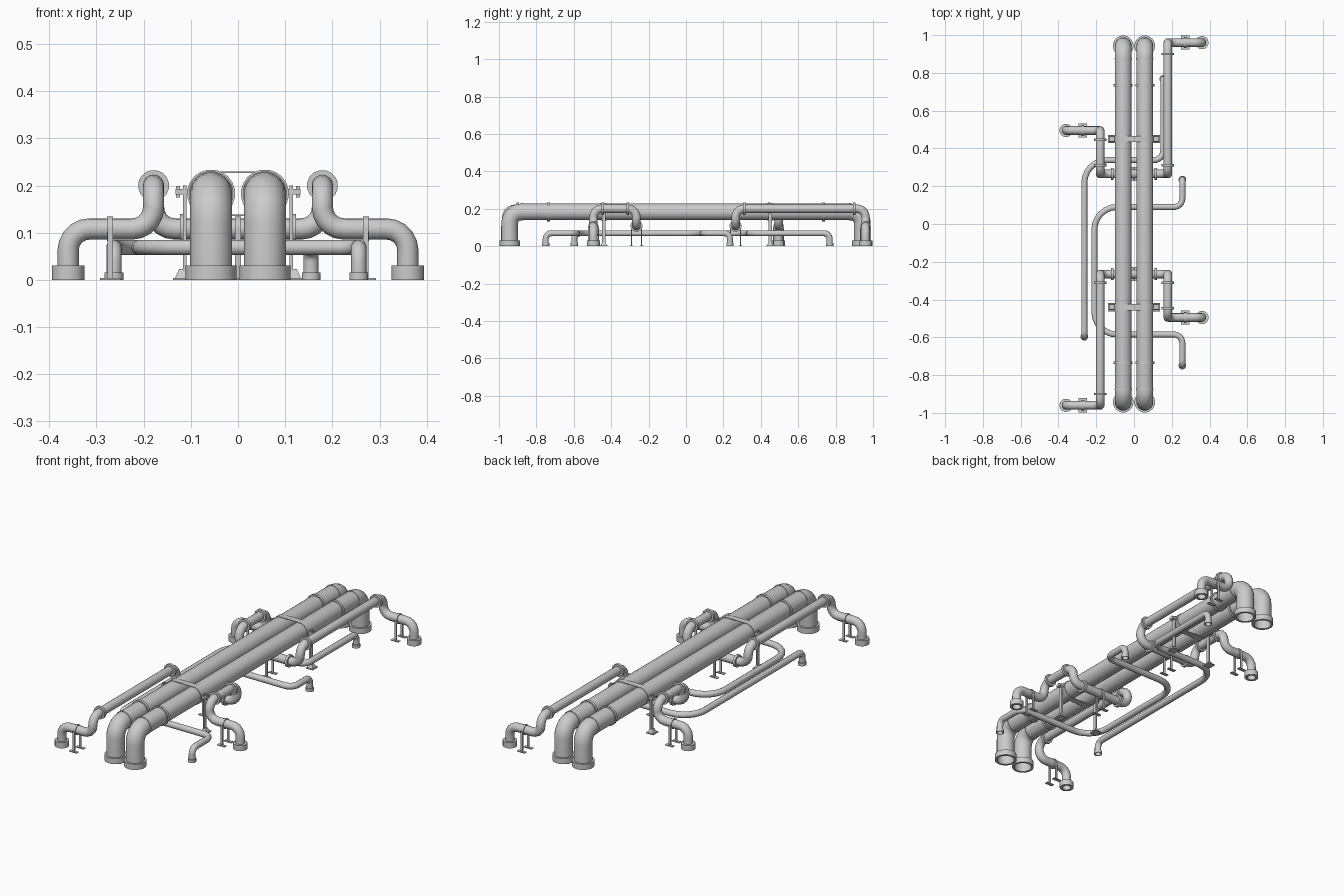
import bpy, bmesh, math
from mathutils import Vector, Matrix

if "Cube" in bpy.data.objects:
    bpy.data.objects.remove(bpy.data.objects["Cube"])


def finish(name, bm):
    bmesh.ops.recalc_face_normals(bm, faces=bm.faces[:])
    me = bpy.data.meshes.new(name)
    bm.to_mesh(me)
    bm.free()
    ob = bpy.data.objects.new(name, me)
    bpy.context.collection.objects.link(ob)
    return ob


def fillet(points, radii, steps):
    """Round each corner of a polyline into an arc."""
    pts = [Vector(p) for p in points]
    out = [pts[0]]
    for i in range(1, len(pts) - 1):
        p, r = pts[i], radii[i - 1]
        a, b = (pts[i - 1] - p).normalized(), (pts[i + 1] - p).normalized()
        c = p + (a + b) * r
        for k in range(steps + 1):
            t = k / steps * math.pi / 2
            q = c - b * r * math.cos(t) - a * r * math.sin(t)
            if (q - out[-1]).length > 1e-4:
                out.append(q)
    out.append(pts[-1])
    return out


def pipe(name, points, r, radii, steps=5, sides=16):
    """Open tube swept along a path with rounded right-angle corners."""
    path = fillet(points, radii, steps)
    bm = bmesh.new()
    prev, last_t = None, None
    normal = None
    for i, p in enumerate(path):
        t = (path[min(i + 1, len(path) - 1)] - p).normalized()
        if i > 0:
            t = (t + (p - path[i - 1]).normalized()).normalized()
        if normal is None:
            normal = t.orthogonal().normalized()
        else:
            normal = last_t.rotation_difference(t) @ normal
        side = t.cross(normal)
        last_t = t
        loop = [bm.verts.new(p + r * (math.cos(2 * math.pi * k / sides) * normal
                                      + math.sin(2 * math.pi * k / sides) * side))
                for k in range(sides)]
        if prev:
            for k in range(sides):
                j = (k + 1) % sides
                bm.faces.new((prev[k], prev[j], loop[j], loop[k]))
        prev = loop
    return finish(name, bm)


def ring(name, center, axis, r_in, r_out, length, stretch=0.0, sides=16):
    """Flat-ended ring; stretch pulls it into a stadium along x."""
    ax = "XYZ".index(axis)
    bm = bmesh.new()
    loops = []
    for r, h in ((r_in, -.5), (r_out, -.5), (r_out, .5), (r_in, .5)):
        loop = []
        for k in range(sides):
            a = 2 * math.pi * (k + .5) / sides
            u, v = r * math.cos(a), r * math.sin(a)
            u += math.copysign(stretch, u)
            co = [(h * length, u, v), (u, h * length, v), (u, v, h * length)][ax]
            loop.append(bm.verts.new(Vector(center) + Vector(co)))
        loops.append(loop)
    for n in range(4):
        A, B = loops[n], loops[(n + 1) % 4]
        for k in range(sides):
            j = (k + 1) % sides
            bm.faces.new((A[k], A[j], B[j], B[k]))
    return finish(name, bm)


def box(name, center, size, taper=1.0):
    bm = bmesh.new()
    bmesh.ops.create_cube(bm, size=1)
    for v in bm.verts:
        k = taper if v.co.z > 0 else 1
        v.co = Vector((v.co.x * size[0] * k, v.co.y * size[1] * k, v.co.z * size[2])) + Vector(center)
    return finish(name, bm)


# Two large main pipes with floor collars and joint rings
MX, MZ, MR = 0.057, 0.183, 0.045
for x in (-MX, MX):
    pipe("main_pipe", [(x, -.943, .004), (x, -.943, MZ), (x, .943, MZ), (x, .943, .004)],
         MR, [.062, .062], 6, 20)
    for s in (-1, 1):
        ring("main_floor_collar", (x, s * .943, .015), "Z", .043, .055, .03, sides=20)
        ring("main_elbow_band", (x, s * .875, MZ), "Y", .043, .0475, .008, sides=20)
        ring("main_joint_ring", (x, s * .735, MZ), "Y", .043, .051, .014, sides=20)

# Strap and posts holding both main pipes
for y in (-.44, .45):
    ring("main_strap", (0, y, MZ), "Y", .0445, .0475, .034, stretch=MX, sides=24)
    for s in (-1, 1):
        box("strap_post", (s * .113, y, .1), (.007, .02, .2))
        box("strap_tab", (s * .117, y, MZ + .004), (.03, .026, .012))
        box("strap_bolt", (s * .127, y, MZ + .004), (.008, .008, .024))
        box("post_foot", (s * .117, y, .013), (.034, .034, .02), .45)
        box("post_plate", (s * .117, y, .002), (.042, .044, .004))


def pipe_bracket(x, y, z, r):
    ring("bracket_strap", (x, y, z), "X", r - .001, r + .004, .013)
    for s in (-1, 1):
        box("bracket_post", (x, y + s * (r + .004), z / 2), (.012, .005, z))
        box("bracket_foot", (x, y + s * (r + .006), .002), (.044, .018, .004))


# Medium pipes: two copies, turned half a circle, each passing under the mains
R, LO, HI, B = 0.0225, 0.108, 0.2, 0.0455
for s in (1, -1):
    def P(x, y, z):
        return (s * x, s * y, z)
    far, mid, near = .96, .265, .495
    pipe("medium_pipe", [P(.36, far, .004), P(.36, far, LO), P(.179, far, LO), P(.179, far, HI),
                         P(.179, mid, HI), P(.179, mid, LO), P(-.179, mid, LO), P(-.179, mid, HI),
                         P(-.179, near, HI), P(-.179, near, LO), P(-.36, near, LO), P(-.36, near, .004)],
         R, [B] * 10)
    for x, y in ((.36, far), (-.36, near)):
        ring("medium_floor_collar", P(x, y, .015), "Z", R - .001, .035, .03)
    for x, y in ((.179, .9), (.179, .312), (-.179, .312), (-.179, .446)):
        ring("medium_joint_ring", P(x, y, HI), "Y", R - .002, .033, .013)
    for x in (-.116, .116):
        ring("medium_joint_ring", P(x, mid, LO), "X", R - .002, .032, .013)
    for x, y in ((.271, far), (-.271, near), (0, mid)):
        pipe_bracket(s * x, s * y, LO, R)

# Thin low pipes weaving beneath the mains
TZ, TR = 0.069, 0.0165
thin = [
    ([(.256, -.75, .004), (.256, -.75, TZ), (.256, -.585, TZ), (-.21, -.585, TZ),
      (-.21, .09, TZ), (.256, .09, TZ), (.256, .235, TZ), (.256, .235, .004)],
     [.03, .045, .12, .12, .045, .03]),
    ([(-.263, -.597, .004), (-.263, -.597, TZ), (-.263, .338, TZ), (.155, .338, TZ),
      (.155, .768, TZ), (.155, .768, .004)],
     [.03, .12, .05, .03]),
]
for pts, radii in thin:
    pipe("thin_pipe", pts, TR, radii, 6, 12)
    for p in (pts[0], pts[-1]):
        ring("thin_floor_collar", (p[0], p[1], .008), "Z", TR - .001, .0205, .016, sides=12)

# Smooth shading with sharp edges kept
for ob in bpy.context.collection.objects:
    ob.select_set(True)
    bpy.context.view_layer.objects.active = ob
bpy.ops.object.shade_smooth_by_angle(angle=math.radians(40))
